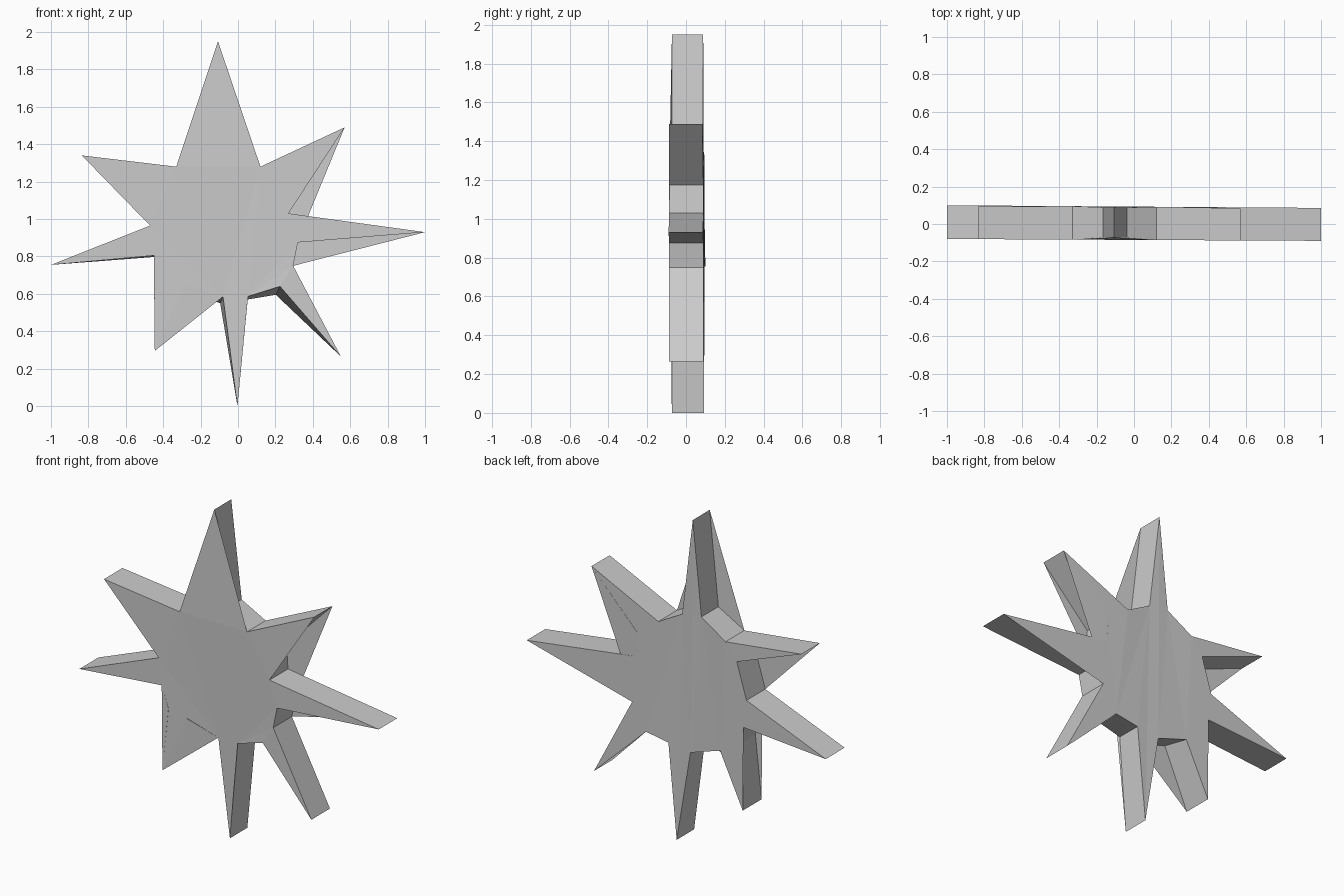
import bpy, bmesh

if "Cube" in bpy.data.objects:
    bpy.data.objects.remove(bpy.data.objects["Cube"])

# Front outline (x, z), clockwise from the top spike tip
outline = [
    (-0.107, 1.95), (-0.037, 1.366), (0.12, 1.28),
    (0.57, 1.49), (0.26, 1.175), (0.27, 1.03),
    (1.0, 0.93), (0.32, 0.875), (0.295, 0.75),
    (0.55, 0.265), (0.225, 0.64), (0.04, 0.582),
    (-0.003, 0.0), (-0.08, 0.585), (-0.285, 0.65),
    (-0.445, 0.295), (-0.405, 0.675), (-0.45, 0.805),
    (-1.0, 0.755), (-0.47, 0.965), (-0.405, 1.18),
    (-0.835, 1.34), (-0.33, 1.28), (-0.165, 1.383),
]
# The lower notches sit a little further out on the back
back_shift = {10: (-0.023, -0.045), 11: (0.012, -0.012),
              13: (-0.015, -0.035), 14: (-0.008, -0.035),
              17: (0.0, -0.008)}


def front_y(x, z):
    # thins slightly at top and bottom, with a slight twist along x
    return -0.085 - 0.005 * x + (0.012 if abs(z - 0.97) > 0.38 and abs(x) < 0.2 else 0)


def back_y(x, z):
    return 0.093 - 0.007 * x - (0.005 if z > 1.33 else 0)


# Star-shaped plate with eight spikes
bm = bmesh.new()
front = [bm.verts.new((x, front_y(x, z), z)) for x, z in outline]
back = []
for i, (x, z) in enumerate(outline):
    dx, dz = back_shift.get(i, (0, 0))
    back.append(bm.verts.new((x + dx, back_y(x, z), z + dz)))

n = len(outline)
caps = [bm.faces.new(front), bm.faces.new(back[::-1])]
for i in range(n):
    j = (i + 1) % n
    bm.faces.new((front[i], back[i], back[j], front[j]))
bmesh.ops.triangulate(bm, faces=caps)
bmesh.ops.recalc_face_normals(bm, faces=bm.faces[:])

mesh = bpy.data.meshes.new("spiked_star")
bm.to_mesh(mesh)
bm.free()
bpy.context.collection.objects.link(bpy.data.objects.new("spiked_star", mesh))
